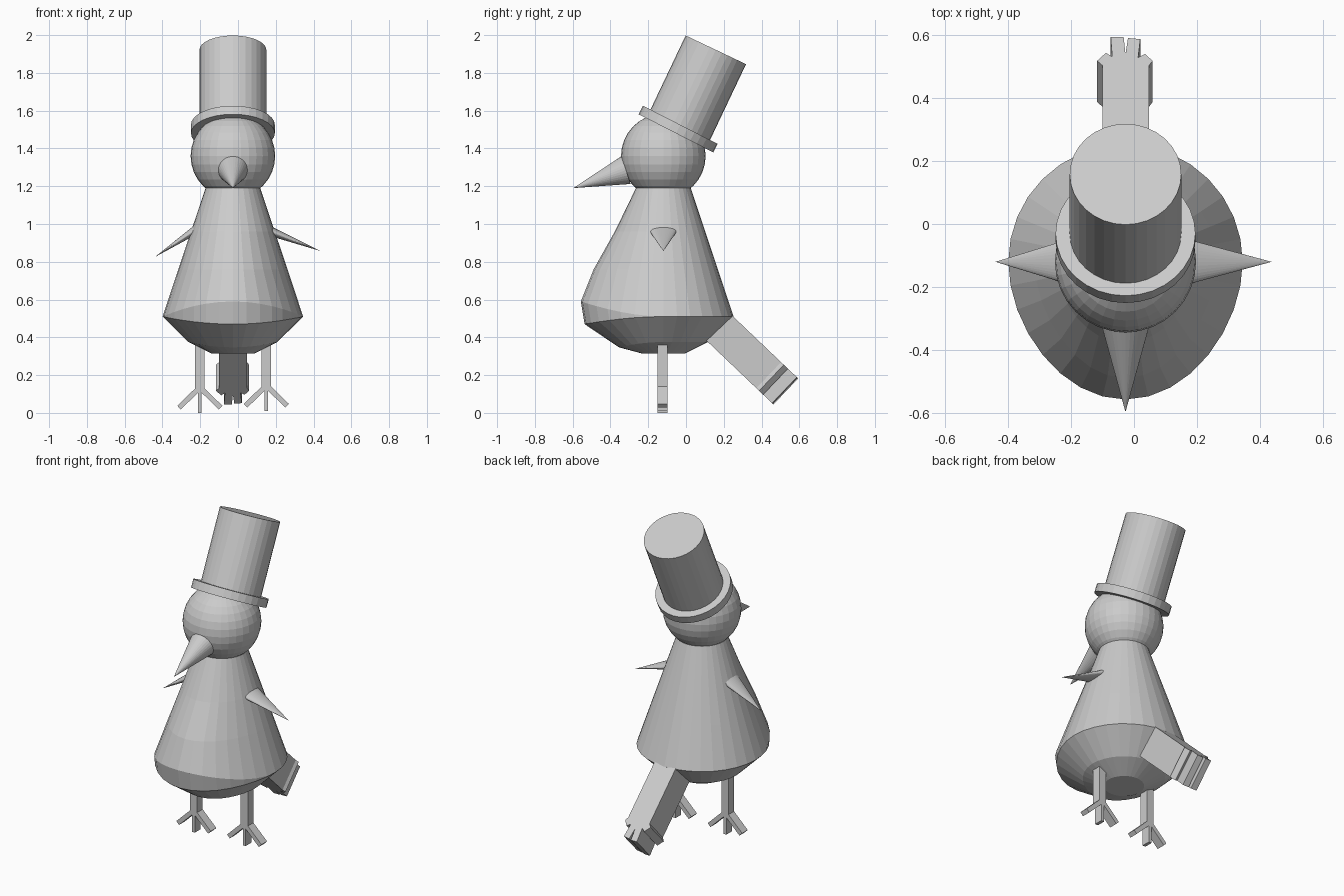
import bpy, bmesh, math
from mathutils import Vector, Matrix

cube = bpy.data.objects.get("Cube")
if cube:
    bpy.data.objects.remove(cube, do_unlink=True)

GREY = (0.6, 0.6, 0.6, 1)
mat = bpy.data.materials.new("plain grey")
mat.use_nodes = True
mat.diffuse_color = GREY
mat.node_tree.nodes["Principled BSDF"].inputs["Base Color"].default_value = GREY

CX, CY = -0.027, -0.12   # vertical axis of the bird


def finish(bm, name):
    bmesh.ops.recalc_face_normals(bm, faces=bm.faces)
    mesh = bpy.data.meshes.new(name)
    bm.to_mesh(mesh)
    bm.free()
    mesh.materials.append(mat)
    obj = bpy.data.objects.new(name, mesh)
    bpy.context.collection.objects.link(obj)
    return obj


def cone(name, start, end, r1, r2, flat=1.0):
    """Cone or cylinder from start to end; flat squashes it across the x-z plane."""
    start, end = Vector(start), Vector(end)
    axis = end - start
    z = axis.normalized()
    side = Vector((0, 1, 0)) if abs(z.y) < 0.1 else Vector((1, 0, 0))
    up = z.cross(side).normalized()
    rot = Matrix((side, up, z)).transposed().to_4x4()
    bm = bmesh.new()
    bmesh.ops.create_cone(bm, cap_ends=True, segments=32, radius1=r1, radius2=r2,
                          depth=axis.length)
    bm.transform(Matrix.Translation((start + end) / 2) @ rot
                 @ Matrix.Diagonal((1, flat, 1, 1)))
    bmesh.ops.remove_doubles(bm, verts=bm.verts, dist=1e-5)
    return finish(bm, name)


def prism(name, outline, place, depth):
    """Extrude a flat outline, each point placed in space by a function."""
    bm = bmesh.new()
    face = bm.faces.new([bm.verts.new(place(a, b)) for a, b in outline])
    new = bmesh.ops.extrude_face_region(bm, geom=[face])["geom"]
    bmesh.ops.translate(bm, vec=depth, verts=[g for g in new if isinstance(g, bmesh.types.BMVert)])
    return finish(bm, name)


# Body: rings of radius, height, front lift and front bulge
RINGS = [(0.145, 1.19, 0, 0), (0.222, 0.96, 0, 0.035), (0.289, 0.76, 0, 0.08),
         (0.372, 0.51, 0.08, 0.065), (0.372, 0.51, -0.04, 0.045),
         (0.235, 0.375, -0.028, 0), (0.115, 0.315, 0, 0)]
SIDES = 32
bm = bmesh.new()
loops = []
for r, z, lift, bulge in RINGS:
    loop = []
    for i in range(SIDES):
        a = math.tau * i / SIDES
        front = max(0, -math.sin(a)) ** 2
        loop.append(bm.verts.new((CX + r * math.cos(a),
                                  CY + r * math.sin(a) - bulge * front, z + lift * front)))
    loops.append(loop)
for top, low in zip(loops, loops[1:]):
    for i in range(SIDES):
        j = (i + 1) % SIDES
        bm.faces.new((top[i], top[j], low[j], low[i]))
bm.faces.new(loops[0])
bm.faces.new(loops[-1])
bmesh.ops.remove_doubles(bm, verts=bm.verts, dist=1e-4)
finish(bm, "body")

# Head
bm = bmesh.new()
bmesh.ops.create_uvsphere(bm, u_segments=32, v_segments=16, radius=0.224)
bmesh.ops.translate(bm, vec=(CX, CY, 1.36), verts=bm.verts)
finish(bm, "head")

# Tilted top hat
cone("hat_brim", (CX, -0.053, 1.48), (CX, -0.03, 1.525), 0.222, 0.222)
cone("hat_crown", (CX, -0.04, 1.505), (CX, 0.158, 1.922), 0.177, 0.177)

# Beak and wings
cone("beak", (CX, -0.318, 1.285), (CX, -0.597, 1.19), 0.077, 0)
cone("left_wing", (0.15, CY, 0.97), (0.437, CY, 0.857), 0.077, 0, 0.35)
cone("right_wing", (-0.19, CY, 0.992), (-0.44, CY, 0.825), 0.077, 0, 0.35)


# Legs, each with three toes spread sideways
def bar(name, start, end, width):
    a, b = Vector(start), Vector(end)
    n = Vector((b.y - a.y, a.x - b.x)).normalized() * width / 2
    outline = [a - n, b - n, b + n, a + n]
    prism(name, outline, lambda x, z: (x, -0.152, z), (0, 0.055, 0))


for side, x, z in (("right", -0.202, 0), ("left", 0.15, 0.01)):
    bar(side + "_leg", (x, 0.4), (x, 0.12 + z), 0.05)
    bar(side + "_middle_toe", (x, 0.14 + z), (x, z), 0.02)
    for s, toe in ((-1, "outer" if x < 0 else "inner"), (1, "inner" if x < 0 else "outer")):
        bar(f"{side}_{toe}_toe", (x + s * 0.005, 0.13 + z), (x + s * 0.11, 0.028 + z), 0.027)

# Tail: feathered outline of sideways offset and length, extruded through its thickness
along = Vector((0, 0.724, -0.69))
through = Vector((0, -0.69, -0.724)) * 0.19
TAIL = [(-0.073, -0.1), (-0.073, 0.35), (-0.09, 0.37), (-0.062, 0.405), (-0.042, 0.388),
        (-0.047, 0.475), (-0.006, 0.475), (0, 0.4), (0.008, 0.47), (0.047, 0.465),
        (0.04, 0.385), (0.062, 0.4), (0.086, 0.37), (0.075, 0.35), (0.075, -0.1)]
prism("tail", TAIL, lambda x, s: Vector((CX + x, 0.25, 0.51)) + along * s, through)
